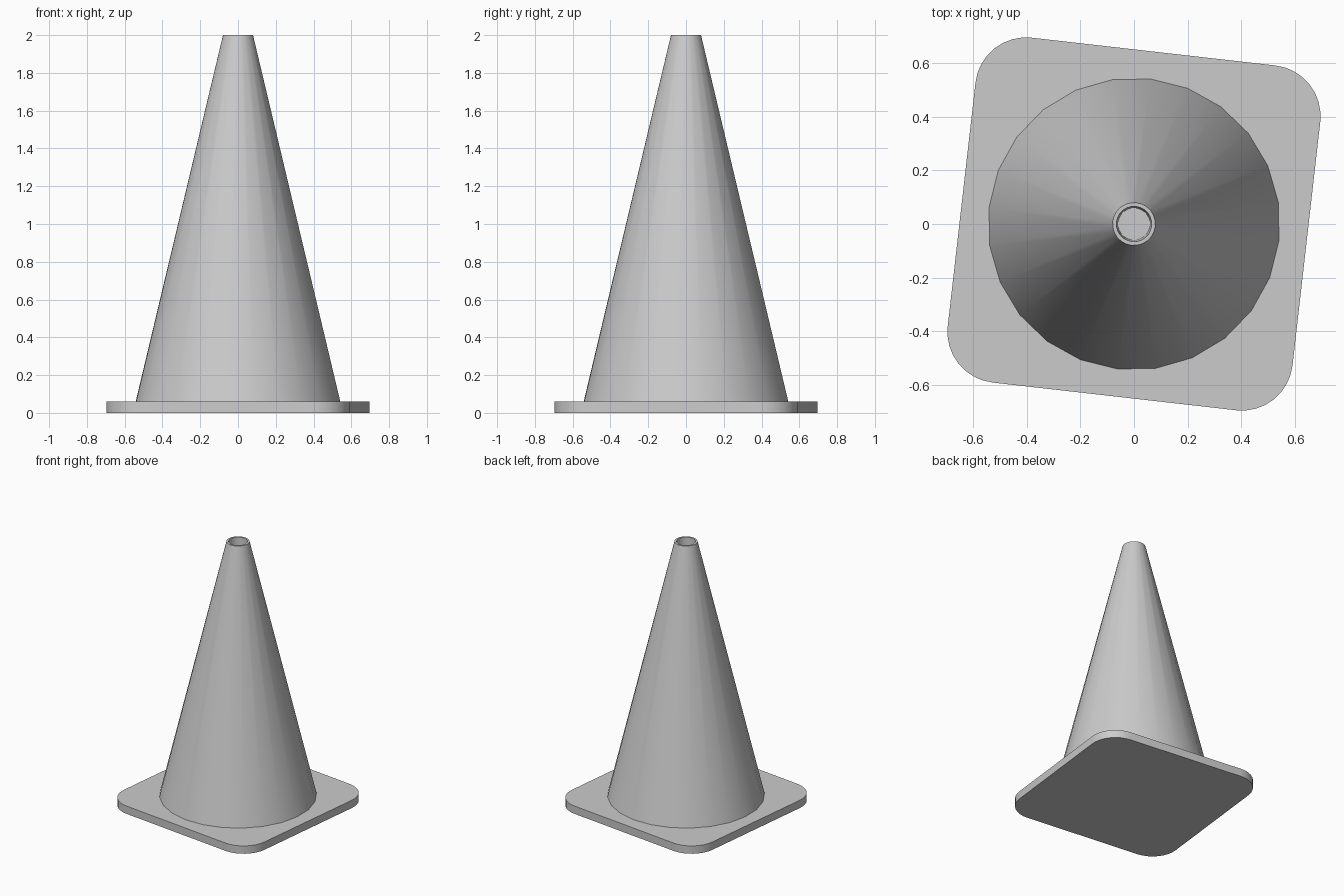
import bpy, bmesh, math
from mathutils import Matrix

if "Cube" in bpy.data.objects:
    bpy.data.objects.remove(bpy.data.objects["Cube"], do_unlink=True)

TURN = math.radians(-6.5)
BASE_TOP = 0.06
SIDES = 24

grey = bpy.data.materials.new("plain grey")
grey.use_nodes = True
colour = (0.6, 0.6, 0.6, 1)
grey.diffuse_color = colour
grey.node_tree.nodes["Principled BSDF"].inputs["Base Color"].default_value = colour


def finish(name, bm):
    """Turn the part, shade it and link it."""
    bmesh.ops.rotate(bm, verts=bm.verts, matrix=Matrix.Rotation(TURN, 3, "Z"))
    bmesh.ops.recalc_face_normals(bm, faces=bm.faces)
    mesh = bpy.data.meshes.new(name)
    bm.to_mesh(mesh)
    bm.free()
    mesh.materials.append(grey)
    obj = bpy.data.objects.new(name, mesh)
    bpy.context.collection.objects.link(obj)
    bpy.ops.object.select_all(action="DESELECT")
    obj.select_set(True)
    bpy.context.view_layer.objects.active = obj
    bpy.ops.object.shade_smooth_by_angle(angle=math.radians(35))
    return obj


# Rounded square base slab
half, corner, steps = 0.648, 0.19, 8
bm = bmesh.new()
outline = []
for quarter in range(4):
    middle = math.pi / 4 + quarter * math.pi / 2
    reach = (half - corner) * math.sqrt(2)
    for i in range(steps + 1):
        a = (quarter + i / steps) * math.pi / 2
        outline.append(bm.verts.new((reach * math.cos(middle) + corner * math.cos(a),
                                     reach * math.sin(middle) + corner * math.sin(a), 0)))
slab = bm.faces.new(outline)
top = bmesh.ops.extrude_face_region(bm, geom=[slab], use_keep_orig=True)
bmesh.ops.translate(bm, vec=(0, 0, BASE_TOP),
                    verts=[v for v in top["geom"] if isinstance(v, bmesh.types.BMVert)])
finish("base", bm)

# Cone body with a blind hole in its tip
profile = [(0.545, BASE_TOP), (0.08, 2), (0.066, 2), (0.06, 1.85)]
bm = bmesh.new()
rings = []
for radius, z in profile:
    rings.append([bm.verts.new((radius * math.cos(i * math.tau / SIDES),
                                radius * math.sin(i * math.tau / SIDES), z))
                  for i in range(SIDES)])
for low, high in zip(rings, rings[1:]):
    for i in range(SIDES):
        j = (i + 1) % SIDES
        bm.faces.new((low[i], low[j], high[j], high[i]))
bm.faces.new(rings[-1])
bm.faces.new(rings[0])
finish("cone", bm)
